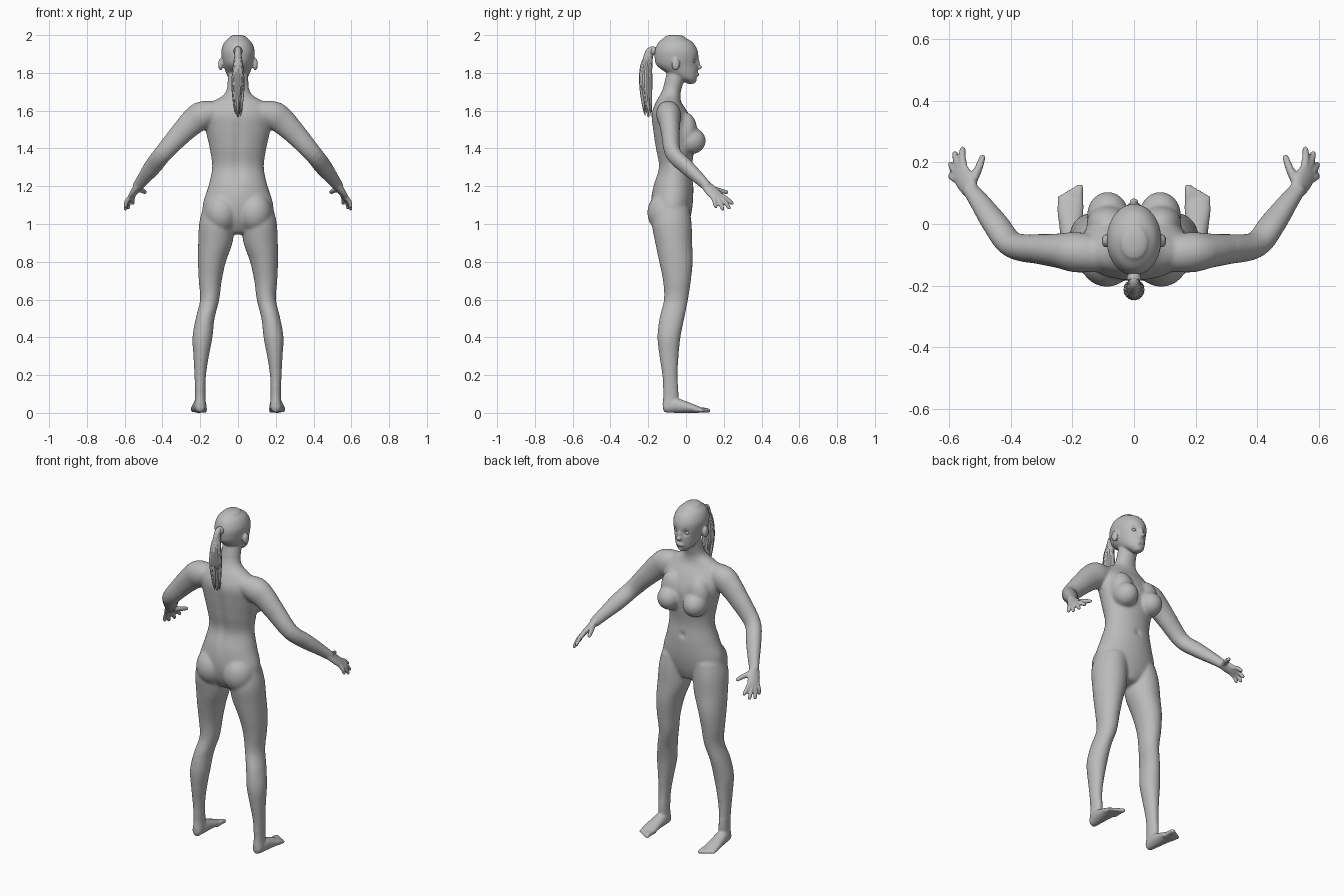
import bpy, bmesh, math, random
from mathutils import Vector, Matrix

if "Cube" in bpy.data.objects:
    bpy.data.objects.remove(bpy.data.objects["Cube"])

UP, FORWARD, SIDE = Vector((0, 0, 1)), Vector((0, 1, 0)), Vector((1, 0, 0))

grey = bpy.data.materials.new("plain grey")
grey.use_nodes = True
grey.diffuse_color = (0.5, 0.5, 0.5, 1)
grey.node_tree.nodes["Principled BSDF"].inputs["Base Color"].default_value = grey.diffuse_color


def spline(rows, steps):
    """Smoothly interpolate the rows x, y, z, radius a, radius b."""
    out = []
    for i in range(len(rows) - 1):
        p0, p1 = rows[max(i - 1, 0)], rows[i]
        p2, p3 = rows[i + 1], rows[min(i + 2, len(rows) - 1)]
        for k in range(steps):
            t = k / steps
            out.append([b + t * ((c - a) + t * ((2 * a - 5 * b + 4 * c - d)
                        + t * (3 * b - a - 3 * c + d))) / 2
                        for a, b, c, d in zip(p0, p1, p2, p3)])
    return out + [list(rows[-1])]


def loft(bm, rows, axis=None, ref=FORWARD, cap=1.0, sides=24, steps=5):
    """Closed tube of elliptical rings with rounded ends."""
    rows = spline(rows, steps)
    centres = [Vector(r[:3]) for r in rows]
    last = len(rows) - 1
    frames = []
    for i, r in enumerate(rows):
        t = axis or (centres[min(i + 1, last)] - centres[max(i - 1, 0)]).normalized()
        frames.append((centres[i], t, r[3], r[4]))
    ends = []
    for (c, t, a, b), sign in ((frames[0], -1), (frames[-1], 1)):
        reach = min(a, b) * cap * sign
        ends.append([(c + t * reach * math.sin(g), t, a * math.cos(g), b * math.cos(g))
                     for g in (0.5, 1.0, 1.4)])
    rings = []
    for c, t, a, b in ends[0][::-1] + frames + ends[1]:
        u = ref.cross(t).normalized()
        v = t.cross(u)
        rings.append([bm.verts.new(c + u * a * math.cos(g) + v * b * math.sin(g))
                      for g in (math.tau * k / sides for k in range(sides))])
    for lo, hi in zip(rings, rings[1:]):
        for k in range(sides):
            n = (k + 1) % sides
            bm.faces.new((lo[k], lo[n], hi[n], hi[k]))
    bm.faces.new(rings[0][::-1])
    bm.faces.new(rings[-1])


def ball(bm, centre, radii):
    m = Matrix.Translation(centre) @ Matrix.Diagonal((*radii, 1))
    bmesh.ops.create_uvsphere(bm, u_segments=24, v_segments=16, radius=1, matrix=m)


def finish(bm, name):
    bmesh.ops.recalc_face_normals(bm, faces=bm.faces)
    mesh = bpy.data.meshes.new(name)
    bm.to_mesh(mesh)
    bm.free()
    mesh.materials.append(grey)
    mesh.shade_smooth()
    ob = bpy.data.objects.new(name, mesh)
    bpy.context.collection.objects.link(ob)
    return ob


bm = bmesh.new()

# Torso and neck: y, z, half width, half depth
torso = [(-.07, .965, .08, .07), (-.075, 1.02, .17, .095), (-.075, 1.1, .187, .11),
         (-.068, 1.2, .157, .107), (-.058, 1.3, .137, .09), (-.06, 1.4, .15, .104),
         (-.065, 1.5, .172, .113), (-.083, 1.58, .18, .1), (-.092, 1.64, .145, .07),
         (-.085, 1.68, .08, .055), (-.072, 1.72, .058, .05), (-.05, 1.8, .053, .052)]
loft(bm, [(0, *r) for r in torso], axis=UP, cap=.3, sides=48)

# Head
head = [(.025, 1.75, .026, .026), (.006, 1.77, .048, .052), (-.02, 1.8, .063, .083),
        (-.045, 1.84, .076, .11), (-.05, 1.88, .086, .116), (-.052, 1.92, .088, .113),
        (-.055, 1.96, .073, .092), (-.06, 1.985, .047, .058)]
loft(bm, [(0, *r) for r in head], axis=UP, cap=.35, sides=40)

# Nose, lips and chin
ball(bm, (0, .062, 1.848), (.011, .013, .026))
ball(bm, (0, .072, 1.83), (.015, .013, .011))
ball(bm, (0, .06, 1.79), (.025, .01, .011))
ball(bm, (0, .042, 1.76), (.02, .014, .014))

for s in (1, -1):
    def side(rows):
        return [(s * r[0], *r[1:]) for r in rows]

    # Ears, chest and seat
    ball(bm, (s * .092, -.055, 1.845), (.013, .022, .033))
    ball(bm, (s * .085, .03, 1.44), (.068, .075, .07))
    ball(bm, (s * .085, 0, 1.49), (.07, .06, .1))
    ball(bm, (s * .088, -.105, 1.06), (.093, .1, .11))

    # Leg
    loft(bm, side([(.1, -.075, 1.08, .088, .095), (.112, -.075, 1, .094, .105),
                   (.12, -.065, .9, .091, .098), (.138, -.053, .8, .074, .089),
                   (.147, -.048, .7, .061, .074), (.15, -.053, .6, .051, .064),
                   (.174, -.075, .5, .05, .066), (.188, -.09, .4, .053, .061),
                   (.195, -.09, .3, .041, .051), (.2, -.085, .2, .031, .041),
                   (.2, -.08, .1, .027, .04), (.2, -.083, .045, .03, .042)]),
         axis=-UP, cap=.4, sides=32)

    # Foot and toes
    loft(bm, side([(.2, -.105, .033, .026, .032), (.202, -.06, .04, .034, .04),
                   (.205, 0, .031, .039, .031), (.207, .05, .021, .043, .021),
                   (.206, .08, .015, .039, .014)]), axis=FORWARD, ref=UP, cap=.7)
    for i in range(5):
        x, r, tip = .177 + .0158 * i, .014 - .0011 * i, .117 - .008 * i
        loft(bm, side([(x, .05, .015, r, r), (x, tip - .02, .015, r * .85, r),
                       (x, tip, .012, r, r * .9)]), axis=FORWARD, ref=UP, sides=12)

    # Arm
    loft(bm, side([(.1, -.1, 1.6, .05, .055), (.185, -.092, 1.578, .074, .066),
                   (.24, -.087, 1.54, .07, .057), (.3, -.082, 1.48, .06, .05),
                   (.395, -.068, 1.375, .048, .042), (.45, 0, 1.305, .046, .039),
                   (.5, .07, 1.24, .035, .031), (.532, .112, 1.198, .028, .024)]), cap=.6)

    # Palm, fingers and thumb
    flat = Vector((s * .75, .2, .65))
    loft(bm, side([(.528, .105, 1.205, .028, .022), (.547, .137, 1.173, .037, .018),
                   (.566, .168, 1.143, .036, .014)]), ref=flat, cap=.8)
    knuckles = [(.553, .185, 1.15), (.565, .18, 1.14), (.573, .165, 1.135), (.577, .145, 1.135)]
    tips = [(.557, .243, 1.11), (.582, .228, 1.086), (.596, .194, 1.08), (.596, .156, 1.094)]
    for base, tip in zip(knuckles, tips):
        mid = (Vector(base) + Vector(tip)) / 2 + Vector((.003, .001, .005))
        loft(bm, side([(*base, .013, .013), (*mid, .012, .012), (*tip, .0105, .0105)]),
             ref=flat, sides=12)
    loft(bm, side([(.532, .128, 1.188, .017, .017), (.508, .175, 1.178, .014, .014),
                   (.493, .215, 1.168, .011, .011)]), ref=flat, sides=12)

# Fuse the parts into one skin
rough = finish(bm, "rough_body")
remesh = rough.modifiers.new("fuse", 'REMESH')
remesh.mode = 'VOXEL'
remesh.voxel_size = .006
skin = bpy.data.meshes.new_from_object(
    rough.evaluated_get(bpy.context.evaluated_depsgraph_get()))
bpy.data.objects.remove(rough)
skin.name = "body"
body = bpy.data.objects.new("body", skin)
bpy.context.collection.objects.link(body)
if not skin.materials:
    skin.materials.append(grey)

# Soft blends over the trunk, light smoothing elsewhere
soft = body.vertex_groups.new(name="trunk")
soft.add([v.index for v in skin.vertices
          if abs(v.co.x) < .34 and .15 < v.co.z < 1.74], 1, 'REPLACE')
for label, count, group in (("all", 3, ""), ("trunk", 18, "trunk")):
    mod = body.modifiers.new(label, 'SMOOTH')
    mod.factor, mod.iterations, mod.vertex_group = .5, count, group

# Press in the eye sockets, mouth line, navel and spine furrow
dents = [((.034, .055, 1.864), .017, .013), ((-.034, .055, 1.864), .017, .013),
         ((0, .07, 1.808), .009, .004), ((0, .06, 1.774), .01, .005),
         ((0, .035, 1.235), .014, .012)]
for v in skin.vertices:
    for centre, size, depth in dents:
        d = (v.co - Vector(centre)).length / size
        if d < 3:
            v.co.y -= depth * math.exp(-d * d)
    if v.co.y < -.1 and 1.15 < v.co.z < 1.62:
        fade = math.sin(math.pi * (v.co.z - 1.15) / .47)
        v.co.y += .012 * fade * math.exp(-(v.co.x / .025) ** 2)
skin.shade_smooth()

# Eyes
bm = bmesh.new()
for s in (1, -1):
    ball(bm, (s * .034, .038, 1.862), (.015, .013, .01))
finish(bm, "eyes")

# Hair tie
bm = bmesh.new()
loft(bm, [(0, -.18, 1.917, .023, .023), (0, -.168, 1.915, .023, .023)], ref=SIDE, cap=.3)
finish(bm, "hair_tie")

# Ponytail: a core wrapped in tapered strands
random.seed(4)
bm = bmesh.new()
loft(bm, [(0, -.15, 1.91, .017, .017), (0, -.19, 1.918, .019, .017),
          (0, -.208, 1.84, .028, .02), (0, -.212, 1.74, .029, .025),
          (0, -.205, 1.66, .02, .018), (0, -.2, 1.57, .004, .004)], ref=SIDE)
for k in range(18):
    g = math.tau * k / 18
    c, w, end = math.cos(g), math.sin(g), random.uniform(1.56, 1.67)
    loft(bm, [(.008 * c, -.188 + .01 * w, 1.915, .006, .006),
              (.019 * c, -.21 + .024 * w, 1.84, .008, .008),
              (.026 * c, -.213 + .026 * w, 1.74, .009, .009),
              (.02 * c, -.206 + .02 * w, end + .05, .006, .006),
              (.014 * c, -.2 + .016 * w, end, .001, .001)], ref=SIDE, sides=8)
finish(bm, "ponytail")
